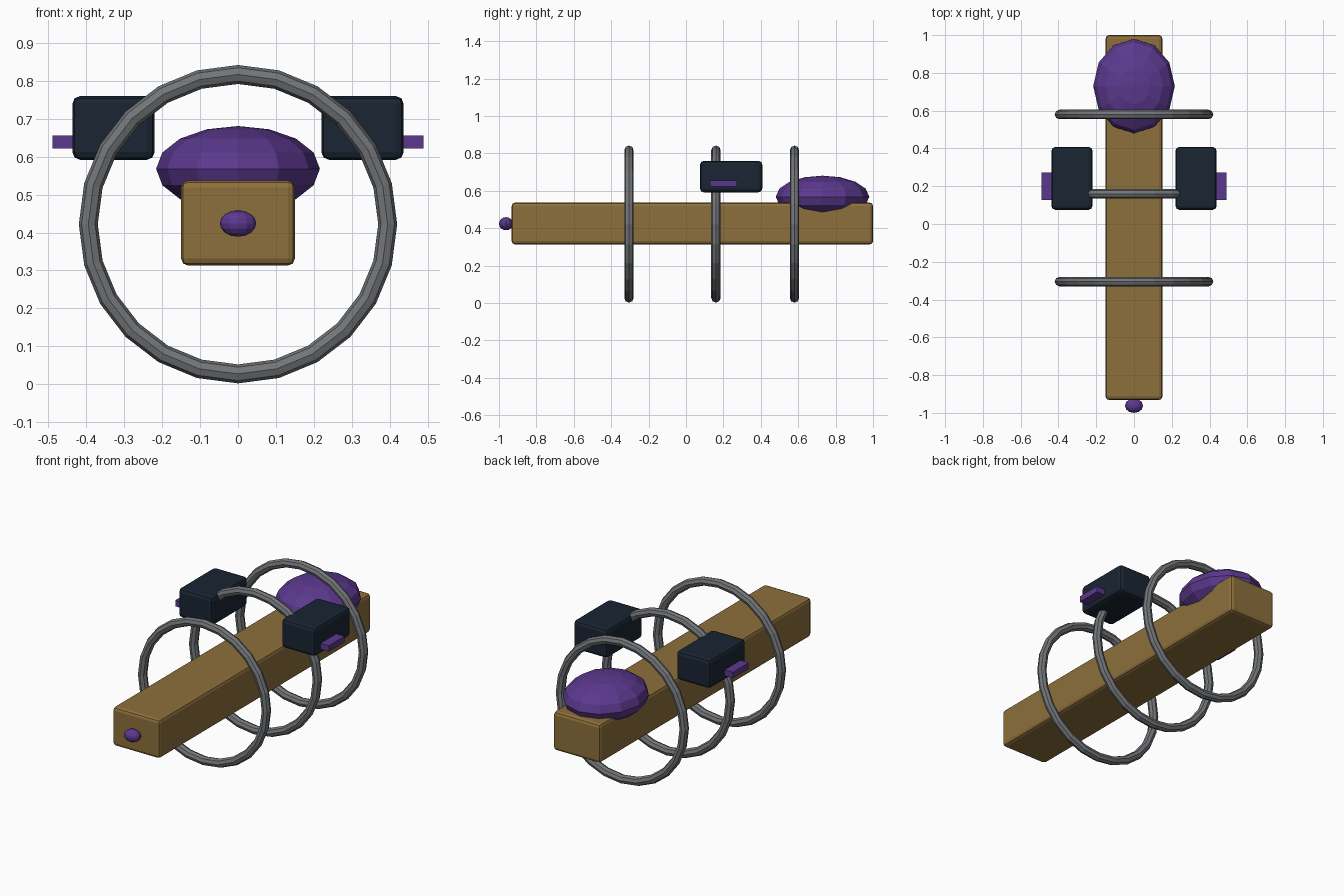
import bpy
from math import pi

if "Cube" in bpy.data.objects:
    bpy.data.objects.remove(bpy.data.objects["Cube"])


def material(name, rgb):
    m = bpy.data.materials.new(name)
    m.diffuse_color = (*rgb, 1)
    m.use_nodes = True
    m.node_tree.nodes["Principled BSDF"].inputs["Base Color"].default_value = m.diffuse_color
    return m


BROWN = material("wood_brown", (0.27, 0.16, 0.045))
PURPLE = material("purple", (0.105, 0.04, 0.27))
NAVY = material("dark_navy", (0.010, 0.018, 0.032))
STEEL = material("steel", (0.17, 0.18, 0.19))


def finish(name, mat):
    ob = bpy.context.object
    ob.name = name
    ob.data.materials.append(mat)
    return ob


def box(name, lo, hi, mat, bevel=0.0):
    centre = [(a + b) / 2 for a, b in zip(lo, hi)]
    bpy.ops.mesh.primitive_cube_add(size=1, location=centre)
    ob = finish(name, mat)
    ob.scale = [b - a for a, b in zip(lo, hi)]
    bpy.ops.object.transform_apply(location=False, rotation=False, scale=True)
    if bevel:
        mod = ob.modifiers.new("bevel", 'BEVEL')
        mod.width = bevel
        mod.segments = 2
    return ob


def ellipsoid(name, centre, radii, mat):
    bpy.ops.mesh.primitive_uv_sphere_add(segments=12, ring_count=8, radius=1, location=centre)
    ob = finish(name, mat)
    ob.scale = radii
    return ob


# long beam hull
box("hull_beam", (-0.15, -0.932, 0.313), (0.15, 1.0, 0.537), BROWN, 0.018)

# cockpit dome and nose light
ellipsoid("dome", (0, 0.73, 0.568), (0.216, 0.25, 0.113), PURPLE)
ellipsoid("nose_light", (0, -0.962, 0.424), (0.048, 0.038, 0.035), PURPLE)

# three hoops around the hull
for label, y in (("front", -0.305), ("middle", 0.16), ("rear", 0.58)):
    bpy.ops.mesh.primitive_torus_add(major_segments=24, minor_segments=8,
                                     major_radius=0.395, minor_radius=0.025,
                                     location=(0, y, 0.422), rotation=(pi / 2, 0, 0))
    finish(label + "_hoop", STEEL)

# side pods with their outer fins
for label, s in (("left", -1), ("right", 1)):
    def side(name, x0, x1, y, z, mat, bevel=0.0):
        xs = sorted((s * x0, s * x1))
        box(label + name, (xs[0], y[0], z[0]), (xs[1], y[1], z[1]), mat, bevel)
    side("_pod", 0.22, 0.437, (0.075, 0.408), (0.592, 0.76), NAVY, 0.02)
    side("_fin", 0.42, 0.49, (0.128, 0.272), (0.622, 0.656), PURPLE)
